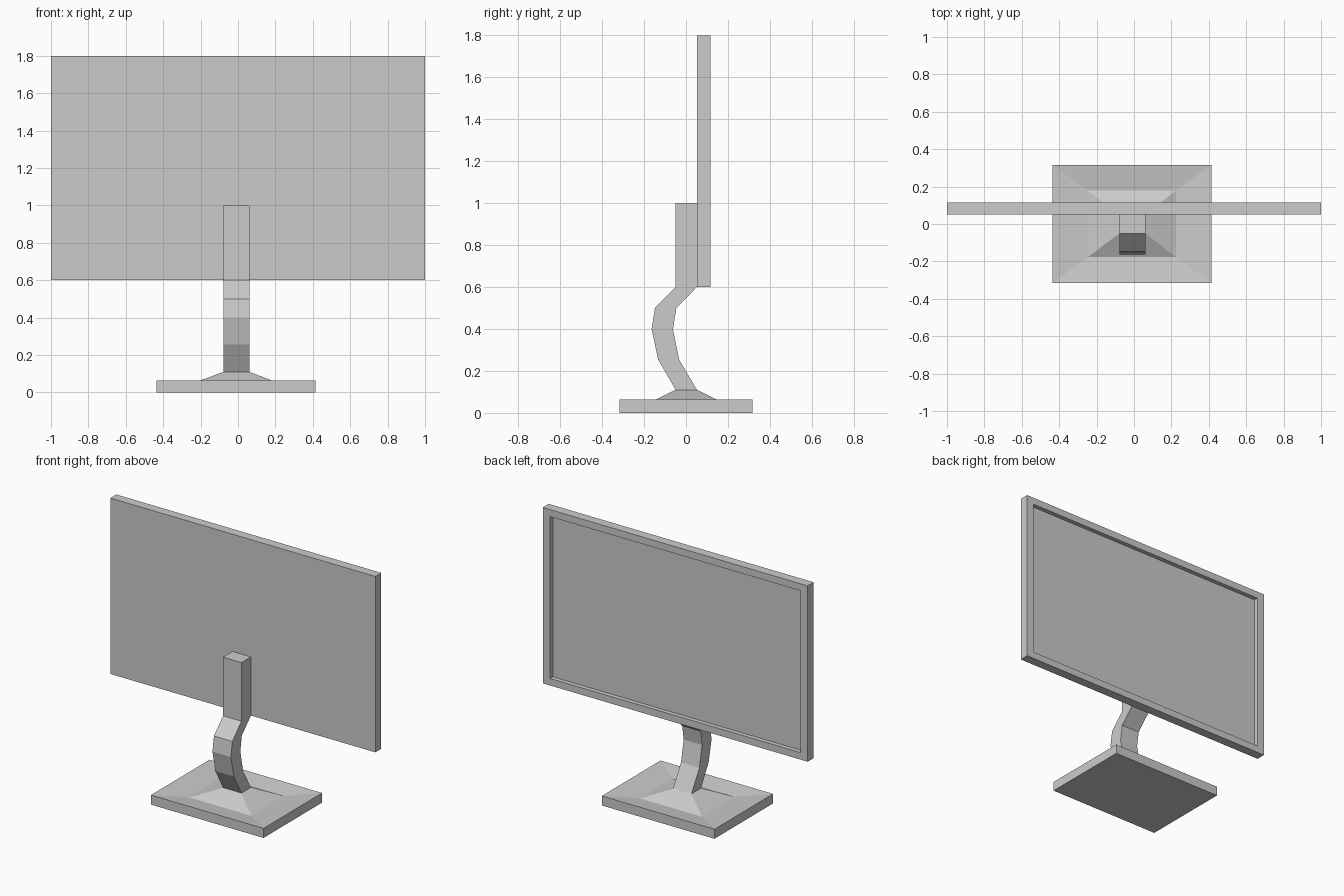
import bpy, bmesh

if "Cube" in bpy.data.objects:
    bpy.data.objects.remove(bpy.data.objects["Cube"])


def loft(name, rings, cap_start=True, cap_end=True):
    """Skin a list of four-cornered rings into one flat-shaded object."""
    bm = bmesh.new()
    loops = [[bm.verts.new(p) for p in ring] for ring in rings]
    for a, b in zip(loops, loops[1:]):
        for i in range(4):
            j = (i + 1) % 4
            bm.faces.new((a[i], a[j], b[j], b[i]))
    if cap_start:
        bm.faces.new(loops[0][::-1])
    if cap_end:
        bm.faces.new(loops[-1])
    bmesh.ops.recalc_face_normals(bm, faces=bm.faces)
    mesh = bpy.data.meshes.new(name)
    bm.to_mesh(mesh)
    bm.free()
    obj = bpy.data.objects.new(name, mesh)
    bpy.context.collection.objects.link(obj)
    return obj


def flat_rect(x0, x1, y0, y1, z):
    return [(x0, y0, z), (x1, y0, z), (x1, y1, z), (x0, y1, z)]


def upright_rect(half_x, z0, z1, y):
    return [(-half_x, y, z0), (half_x, y, z0), (half_x, y, z1), (-half_x, y, z1)]


NECK_X = (-0.078, 0.061)

# Base: slab whose top dips inward, then rises to the foot of the neck
loft("base", [
    flat_rect(-0.436, 0.414, -0.316, 0.316, 0.0),
    flat_rect(-0.436, 0.414, -0.316, 0.316, 0.065),
    flat_rect(-0.247, 0.224, -0.177, 0.179, 0.047),
    flat_rect(*NECK_X, -0.05, 0.052, 0.11),
], cap_end=False)

# Neck: bent bar, listed as (height, front y, back y)
neck_profile = [
    (0.11, -0.05, 0.052),
    (0.255, -0.133, -0.033),
    (0.40, -0.164, -0.062),
    (0.50, -0.148, -0.046),
    (0.60, -0.05, 0.052),
    (1.00, -0.05, 0.052),
]
loft("neck", [flat_rect(*NECK_X, f, b, z) for z, f, b in neck_profile],
     cap_start=False)

# Screen: panel with a thin bezel around a recessed display on the +y side
loft("screen", [
    upright_rect(1.0, 0.6, 1.8, 0.052),
    upright_rect(1.0, 0.6, 1.8, 0.116),
    upright_rect(0.945, 0.648, 1.752, 0.116),
    upright_rect(0.945, 0.648, 1.752, 0.086),
])
